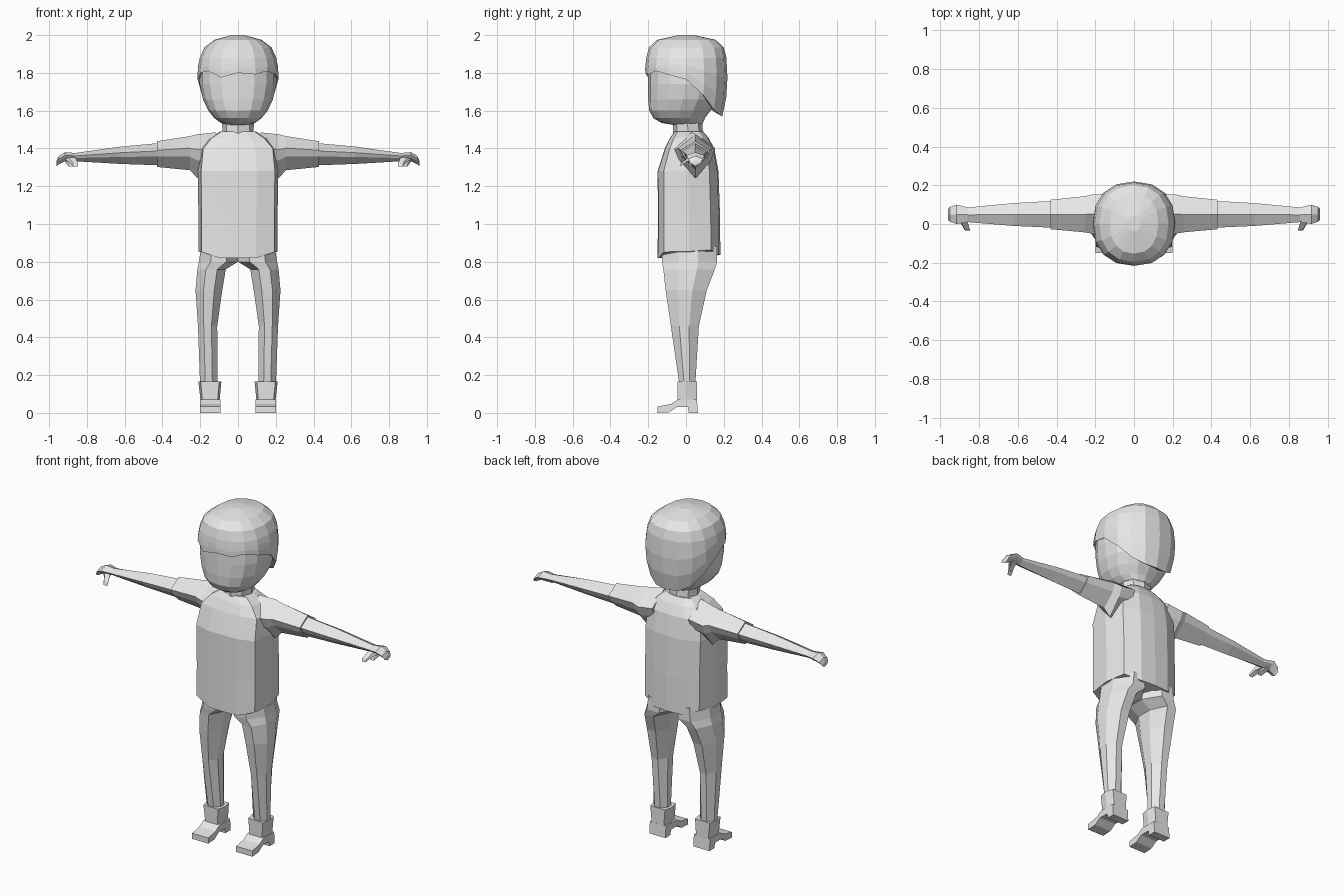
import bpy, bmesh, math

if "Cube" in bpy.data.objects:
    bpy.data.objects.remove(bpy.data.objects["Cube"], do_unlink=True)

mat = bpy.data.materials.new("plain grey")
mat.use_nodes = True
GREY = (0.8, 0.8, 0.8, 1)
mat.diffuse_color = GREY
mat.node_tree.nodes["Principled BSDF"].inputs["Base Color"].default_value = GREY


def loft(name, rings, mirror=False):
    """Skin a list of equal-length point rings and cap both ends."""
    bm = bmesh.new()
    vs = [[bm.verts.new(p) for p in r] for r in rings]
    n = len(vs[0])
    for a, b in zip(vs, vs[1:]):
        for i in range(n):
            j = (i + 1) % n
            bm.faces.new((a[i], a[j], b[j], b[i]))
    bm.faces.new(vs[0])
    bm.faces.new(vs[-1])
    bmesh.ops.recalc_face_normals(bm, faces=bm.faces)
    me = bpy.data.meshes.new(name)
    bm.to_mesh(me)
    bm.free()
    me.materials.append(mat)
    ob = bpy.data.objects.new(name, me)
    bpy.context.collection.objects.link(ob)
    if mirror:
        ob.modifiers.new("Mirror", 'MIRROR')
    return ob


def power(v, e=0.88):
    return math.copysign(abs(v) ** e, v)


def oval(z, rx, yf, yb, n=16):
    """Rounded horizontal section, first point at the front."""
    yc, ry = (yf + yb) / 2, (yb - yf) / 2
    angles = [2 * math.pi * i / n for i in range(n)]
    return [(rx * power(math.sin(a)), yc - ry * power(math.cos(a)), z) for a in angles]


def plan(z, x0, x1, yf, yb, shape):
    """Horizontal section from a unit outline."""
    return [(x0 + (x1 - x0) * u, yf + (yb - yf) * v, z) for u, v in shape]


def lookup(table, z):
    """Linear interpolation of (z, value...) rows."""
    for a, b in zip(table, table[1:]):
        if z <= b[0]:
            t = max(0, (z - a[0]) / (b[0] - a[0]))
            return [p + (q - p) * t for p, q in zip(a[1:], b[1:])]
    return list(table[-1][1:])


# Head and neck
loft("head", [oval(*s) for s in (
    (1.525, .06, -.07, .08), (1.535, .09, -.13, .09), (1.56, .125, -.172, .10),
    (1.60, .157, -.195, .13), (1.66, .185, -.20, .17), (1.74, .203, -.20, .19),
    (1.81, .203, -.20, .20), (1.90, .17, -.18, .18))])
loft("neck", [oval(*s, n=8) for s in (
    (1.42, .10, -.07, .10), (1.48, .082, -.068, .09), (1.55, .085, -.07, .085))])

# Hair: ragged fringe, sloping over the temples down to the nape
edge = [1.80, 1.792, 1.81, 1.79, 1.765, 1.68, 1.605, 1.575,
        1.57, 1.575, 1.605, 1.68, 1.765, 1.80, 1.81, 1.775]
girth = [(1.57, .165, .19), (1.65, .198, .21), (1.75, .214, .217), (1.83, .213, .218),
         (1.88, .202, .212), (1.935, .178, .198), (1.975, .125, .155), (2.0, .035, .04)]


def hair_ring(heights, scale=1):
    pts = []
    for i, z in enumerate(heights):
        a = 2 * math.pi * i / 16
        rx, ry = lookup(girth, z)
        pts.append((scale * rx * power(math.sin(a)),
                    .002 - scale * ry * power(math.cos(a)), z))
    return pts


rows = [hair_ring([e + .01 for e in edge], .9)]
rows += [hair_ring([e + (1.88 - e) * t for e in edge]) for t in (0, .33, .66, 1)]
rows += [hair_ring([z] * 16) for z in (1.935, 1.975, 2.0)]
loft("hair", rows)

# Shirt body, hem raised at the sides
half = [(.5, 0), (.73, .01), (.96, .1), (1, .5), (.93, .85), (.72, .98), (.5, 1)]
body = half + [(1 - u, v) for u, v in reversed(half[1:-1])]
shirt = [plan(z, -w, w, yf, yb, body) for z, w, yf, yb in (
    (.82, .21, -.15, .182), (1.05, .21, -.149, .18), (1.28, .212, -.15, .172),
    (1.40, .20, -.112, .15), (1.455, .15, -.085, .12), (1.49, .095, -.06, .09))]
shirt[0] = [(x, y, z + .035 * min(1, max(0, abs(x) - .1) / .1) + (.015 if y > .1 else 0))
            for x, y, z in shirt[0]]
loft("shirt_body", shirt)

# Arms
hexagon = [(.5, 1), (0, .65), (.1, .4), (.5, 0), (.9, .4), (1, .65)]


def across(x, yf, yb, z0, z1):
    return [(x, yf + (yb - yf) * u, z0 + (z1 - z0) * v) for u, v in hexagon]


loft("sleeves", [across(*s) for s in (
    (.12, -.09, .15, 1.26, 1.485), (.215, -.05, .153, 1.243, 1.475),
    (.255, -.043, .143, 1.285, 1.465), (.43, -.027, .125, 1.302, 1.438))], True)
loft("forearms", [across(*s) for s in (
    (.40, -.02, .12, 1.31, 1.43), (.62, -.01, .108, 1.318, 1.41),
    (.86, .01, .085, 1.332, 1.376))], True)

# Hands: palm, thumb and a curled finger
loft("palms", [across(*s) for s in (
    (.85, .012, .083, 1.332, 1.375), (.915, .0, .10, 1.332, 1.38),
    (.95, .012, .088, 1.315, 1.36), (.96, .02, .08, 1.308, 1.335))], True)


def digit(name, path):
    """Square tapered digit along (x, y, z, half width) points."""
    loft(name, [[(x - r, y, z - r * .6), (x + r, y, z - r * .6),
                 (x + r, y + r * .4, z + r * .6), (x - r, y + r * .4, z + r * .6)]
                for x, y, z, r in path], True)


digit("thumbs", [(.90, .03, 1.352, .017), (.875, .0, 1.338, .017), (.86, -.033, 1.312, .013)])
digit("fingers", [(.90, .06, 1.34, .015), (.893, .03, 1.325, .014), (.885, .01, 1.31, .011)])

# Trouser legs
octagon = [(.3, 0), (.7, 0), (1, .3), (1, .65), (.7, 1), (.3, 1), (0, .65), (0, .3)]
loft("trouser_legs", [plan(*s, octagon) for s in (
    (.88, 0, .195, -.13, .165), (.80, 0, .207, -.127, .165),
    (.76, .065, .215, -.12, .153), (.65, .083, .225, -.108, .11),
    (.46, .11, .212, -.08, .068), (.13, .108, .20, -.032, .048))], True)

# Ankle cuffs
square = [(.1, 0), (.9, 0), (1, .5), (.9, 1), (.1, 1), (0, .5)]
loft("ankle_cuffs", [plan(*s, square) for s in (
    (.04, .10, .195, -.043, .058), (.165, .088, .21, -.046, .057))], True)

# Shoes: side profile with an arch between toe and heel
profile = [(-.15, 0), (-.09, .003), (-.05, .03), (.01, .03), (.015, 0), (.063, 0),
           (.058, .07), (-.043, .07), (-.08, .047), (-.15, .034)]
loft("shoes", [[(x, y, z) for y, z in profile] for x in (.093, .2)], True)
